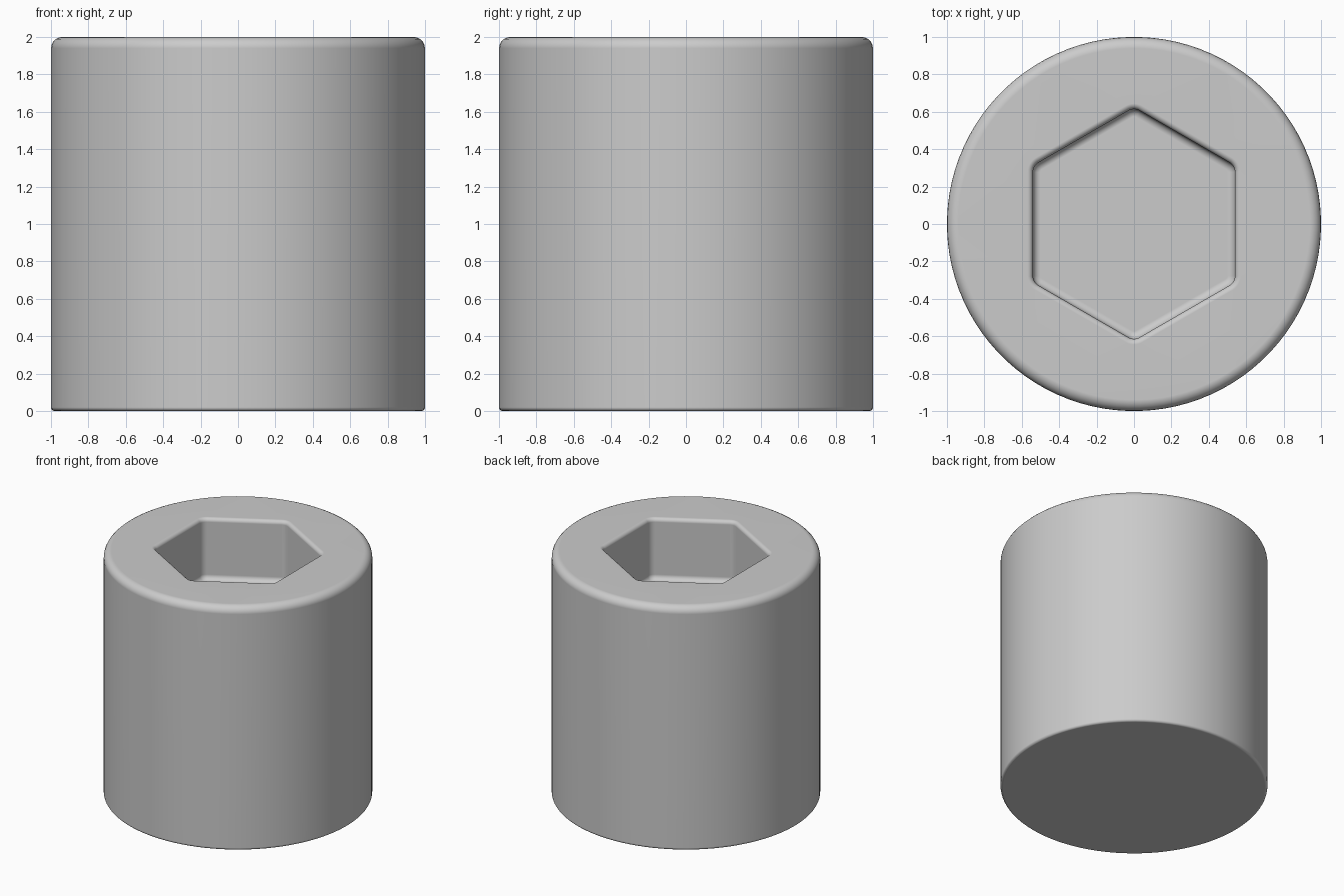
import bpy, bmesh
from math import cos, sin, pi, radians

cube = bpy.data.objects.get("Cube")
if cube:
    bpy.data.objects.remove(cube)

ARC = 16            # points per sixth of a ring
STEPS = 5           # segments per rounded edge
HEIGHT = 2.0
CORNER = 0.554      # distance of the socket's corner arcs from the axis
WALL = 0.06         # corner radius of the socket wall
DEPTH = 0.5         # socket depth


def ring(bm, corner, radius, z):
    """Six arcs pushed outward: a circle when corner is 0, else a rounded hexagon."""
    verts = []
    for i in range(6):
        a = pi / 6 + i * pi / 3
        for j in range(ARC):
            t = a + ((j + 0.5) / ARC - 0.5) * pi / 3
            verts.append(bm.verts.new((corner * cos(a) + radius * cos(t),
                                       corner * sin(a) + radius * sin(t), z)))
    return verts


def fillet(r, z, size, start, end):
    """Quarter-round profile points about the centre (r, z)."""
    for k in range(STEPS + 1):
        t = radians(start + (end - start) * k / STEPS)
        yield r + size * cos(t), z + size * sin(t)


# Profile from the underside, up the outside and down into the socket
top, bottom, lip, floor = 0.06, 0.02, 0.03, 0.04
outer = [*fillet(1 - bottom, bottom, bottom, -90, 0),
         *fillet(1 - top, HEIGHT - top, top, 0, 90)]
socket = [*fillet(WALL + lip, HEIGHT - lip, lip, 90, 180),
          *fillet(WALL - floor, HEIGHT - DEPTH + floor, floor, 0, -90)]

bm = bmesh.new()
rings = [ring(bm, 0, r, z) for r, z in outer]
rings += [ring(bm, CORNER, r, z) for r, z in socket]
for low, high in zip(rings, rings[1:]):
    for i in range(len(low)):
        n = (i + 1) % len(low)
        bm.faces.new((low[i], low[n], high[n], high[i]))
bm.faces.new(rings[0][::-1])    # underside
bm.faces.new(rings[-1])         # socket floor

mesh = bpy.data.meshes.new("socket_head")
bm.to_mesh(mesh)
bm.free()
head = bpy.data.objects.new("socket_head", mesh)
bpy.context.collection.objects.link(head)

# Plain grey metal
grey = bpy.data.materials.new("light_grey")
grey.use_nodes = True
colour = (0.6, 0.6, 0.6, 1)
grey.diffuse_color = colour
grey.node_tree.nodes["Principled BSDF"].inputs["Base Color"].default_value = colour
mesh.materials.append(grey)

# Smooth shading with flat caps
bpy.ops.object.select_all(action="DESELECT")
head.select_set(True)
bpy.context.view_layer.objects.active = head
bpy.ops.object.shade_smooth_by_angle(angle=radians(40))
weighted = head.modifiers.new("flat_caps", "WEIGHTED_NORMAL")
weighted.keep_sharp = True
